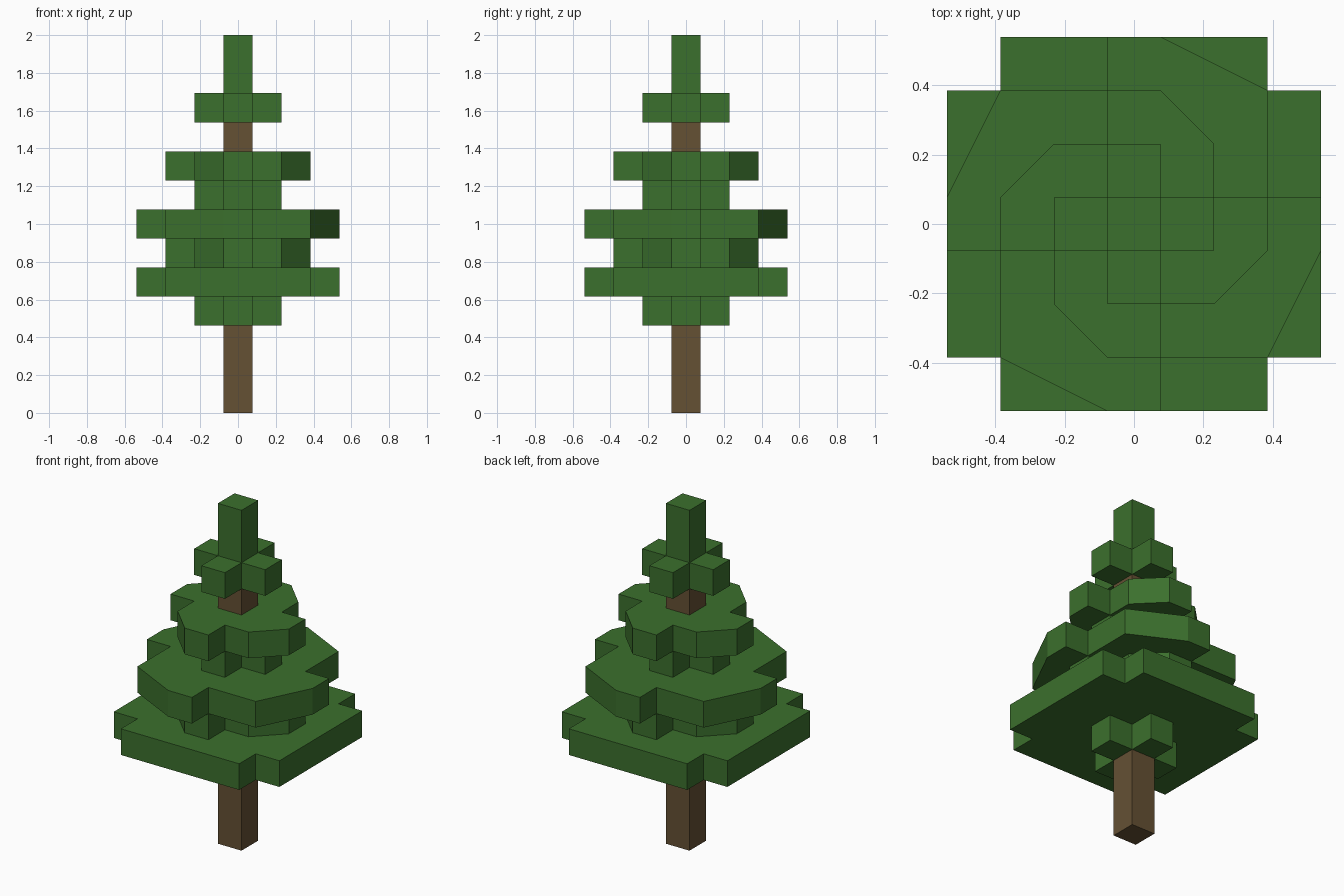
import bpy
import bmesh

cube = bpy.data.objects.get("Cube")
if cube:
    bpy.data.objects.remove(cube, do_unlink=True)

U = 2 / 13  # edge of one block; the tree is 13 blocks tall


def make_material(name, color):
    mat = bpy.data.materials.new(name)
    mat.use_nodes = True
    mat.diffuse_color = color
    mat.node_tree.nodes["Principled BSDF"].inputs["Base Color"].default_value = color
    return mat


def cross_outline(core, arm, reach):
    """Square core with a centred arm on each side (half sizes in blocks)."""
    quarter = [(reach, -arm), (reach, arm), (core, arm), (core, core)]
    points = []
    for _ in range(4):
        for p in quarter:
            if p not in points:
                points.append(p)
        quarter = [(-y, x) for x, y in quarter]
    return points


def square_outline(half):
    return [(half, -half), (half, half), (-half, half), (-half, -half)]


def make_slab(name, outline, bottom, height, mat):
    bm = bmesh.new()
    verts = [bm.verts.new((x * U, y * U, bottom * U)) for x, y in outline]
    base = bm.faces.new(verts)
    result = bmesh.ops.extrude_face_region(bm, geom=[base], use_keep_orig=True)
    top = [v for v in result["geom"] if isinstance(v, bmesh.types.BMVert)]
    bmesh.ops.translate(bm, verts=top, vec=(0, 0, height * U))
    bmesh.ops.recalc_face_normals(bm, faces=bm.faces)
    mesh = bpy.data.meshes.new(name)
    bm.to_mesh(mesh)
    bm.free()
    mesh.materials.append(mat)
    obj = bpy.data.objects.new(name, mesh)
    bpy.context.collection.objects.link(obj)


green = make_material("leaf green", (0.044, 0.162, 0.026, 1))
brown = make_material("bark brown", (0.130, 0.082, 0.034, 1))

# Trunk and pointed top
make_slab("trunk", square_outline(0.5), 0, 10, brown)
make_slab("treetop", square_outline(0.5), 11, 2, green)

# Branch layers: name, bottom block, core, arm, reach
layers = [
    ("lowest_branches", 3, 0.5, 0.5, 1.5),
    ("wide_skirt", 4, 2.5, 2.5, 3.5),
    ("lower_branches", 5, 1.5, 0.5, 2.5),
    ("middle_skirt", 6, 2.5, 0.5, 3.5),
    ("middle_branches", 7, 0.5, 0.5, 1.5),
    ("upper_skirt", 8, 1.5, 0.5, 2.5),
    ("crown_branches", 10, 0.5, 0.5, 1.5),
]
for name, bottom, core, arm, reach in layers:
    make_slab(name, cross_outline(core, arm, reach), bottom, 1, green)
